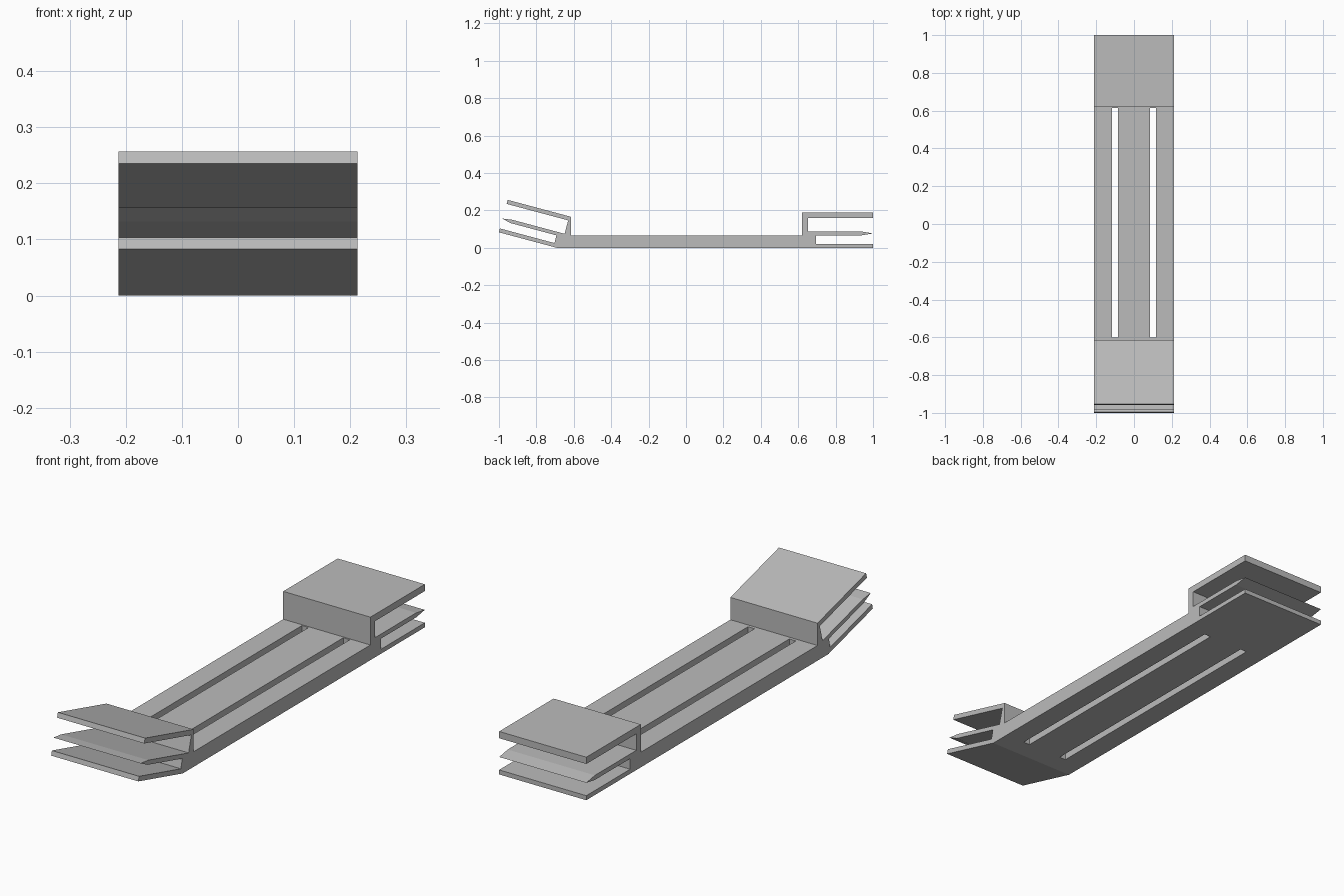
import bpy
import bmesh
import math

cube = bpy.data.objects.get("Cube")
if cube:
    bpy.data.objects.remove(cube, do_unlink=True)

HALF_WIDTH = 0.213
DECK = 0.067
BEND = -0.69
SLOPE = math.tan(math.radians(15))

grey = bpy.data.materials.new("light grey")
grey.use_nodes = True
color = (0.5, 0.5, 0.5, 1)
grey.diffuse_color = color
grey.node_tree.nodes["Principled BSDF"].inputs["Base Color"].default_value = color


def tilt(y, height):
    """Point of the front clip, measured above its sloping underside."""
    return y, height + SLOPE * (BEND - y)


def extrude_profile(name, points, x0, x1):
    """Solid made from a (y, z) outline swept from x0 to x1."""
    bm = bmesh.new()
    face = bm.faces.new([bm.verts.new((x0, y, z)) for y, z in points])
    swept = bmesh.ops.extrude_face_region(bm, geom=[face])["geom"]
    verts = [v for v in swept if isinstance(v, bmesh.types.BMVert)]
    bmesh.ops.translate(bm, verts=verts, vec=(x1 - x0, 0, 0))
    bmesh.ops.recalc_face_normals(bm, faces=bm.faces)
    mesh = bpy.data.meshes.new(name)
    bm.to_mesh(mesh)
    bm.free()
    obj = bpy.data.objects.new(name, mesh)
    bpy.context.collection.objects.link(obj)
    mesh.materials.append(grey)
    return obj


# Straight back clip: lower plate, pointed tongue, upper plate
back_clip = [
    (1, 0), (1, 0.02), (0.694, 0.02), (0.694, DECK),
    (0.94, DECK), (1, 0.077), (0.94, 0.087), (0.651, 0.087),
    (0.651, 0.16), (1, 0.16), (1, 0.19), (0.62, 0.19), (0.62, DECK),
]

# Front clip, bent upward: upper plate, pointed tongue, lower plate
front_clip = [
    (-0.614, DECK), tilt(-0.614, 0.186), tilt(-0.953, 0.186),
    tilt(-0.959, 0.163), tilt(-0.63, 0.163), tilt(-0.649, 0.086),
    tilt(-0.93, 0.086), tilt(-0.985, 0.078), tilt(-0.935, 0.066),
    tilt(-0.693, 0.066), tilt(-0.703, 0.022), tilt(-0.995, 0.022),
    tilt(-1, 0), (BEND, 0),
]

body = extrude_profile("clip_body", back_clip + front_clip, -HALF_WIDTH, HALF_WIDTH)

# Two long slots through the deck
slot = [(-0.6, -0.1), (0.614, -0.1), (0.614, 0.1), (-0.6, 0.1)]
for side in (-1, 1):
    x0, x1 = sorted((side * 0.085, side * 0.117))
    cutter = extrude_profile("slot_cutter", slot, x0, x1)
    cutter.hide_render = True
    cut = body.modifiers.new("slot", "BOOLEAN")
    cut.operation = "DIFFERENCE"
    cut.solver = "EXACT"
    cut.object = cutter
    bpy.context.view_layer.objects.active = body
    bpy.ops.object.modifier_apply(modifier=cut.name)
    bpy.data.objects.remove(cutter, do_unlink=True)
